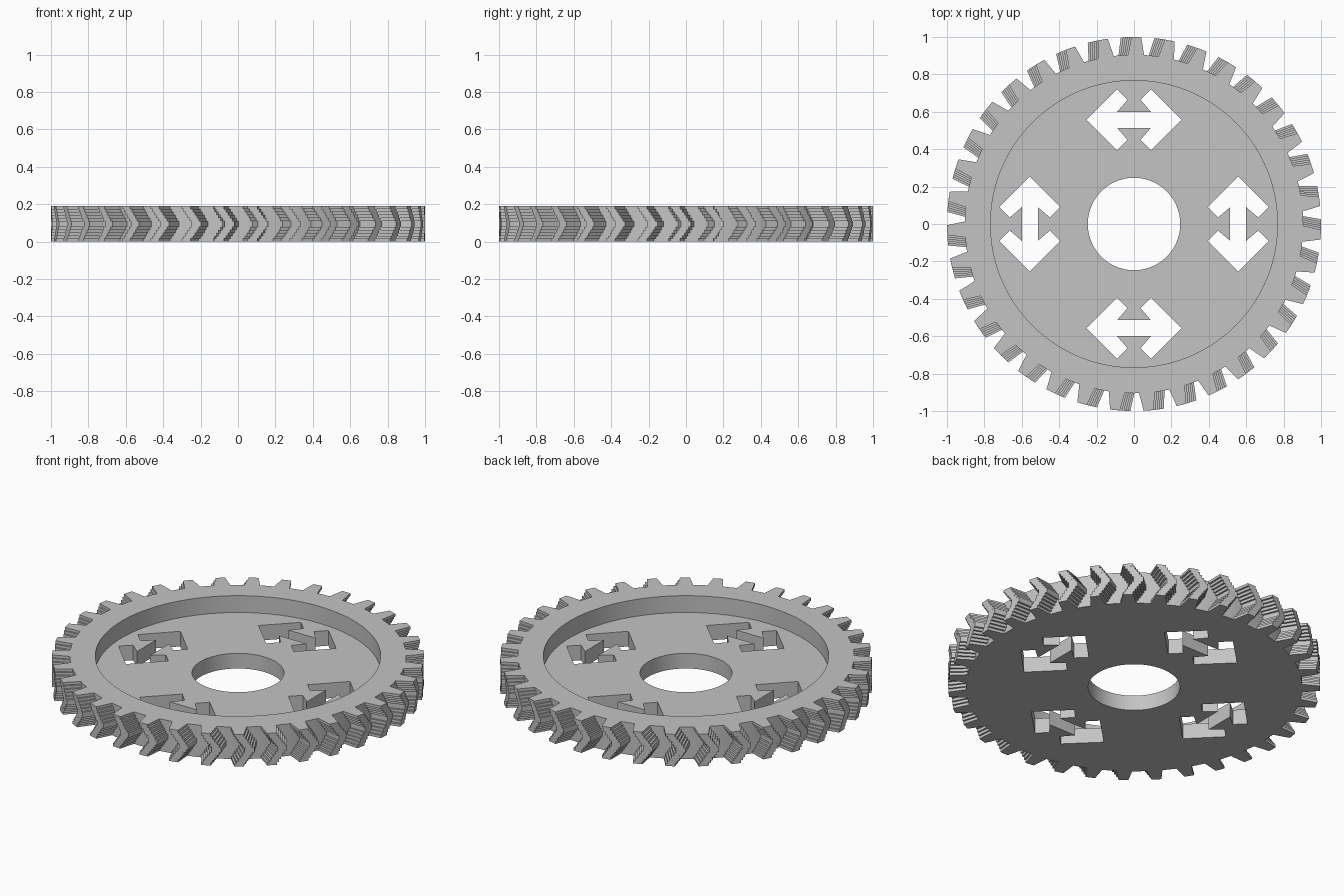
import bpy, bmesh
from math import cos, sin, pi, radians

cube = bpy.data.objects.get("Cube")
if cube:
    bpy.data.objects.remove(cube, do_unlink=True)

THICK, FLOOR = 0.19, 0.09
ROOT, TIP = 0.905, 1.0
TEETH, LAYERS = 35, 12

grey = bpy.data.materials.new("plain_grey")
grey.use_nodes = True
colour = (0.55, 0.55, 0.55, 1)
grey.diffuse_color = colour
grey.node_tree.nodes["Principled BSDF"].inputs["Base Color"].default_value = colour


def add_prism(bm, points, z0, z1):
    """Extrude a flat outline from z0 to z1."""
    low = [bm.verts.new((x, y, z0)) for x, y in points]
    high = [bm.verts.new((x, y, z1)) for x, y in points]
    bm.faces.new(low[::-1])
    bm.faces.new(high)
    n = len(points)
    for i in range(n):
        j = (i + 1) % n
        bm.faces.new((low[i], low[j], high[j], high[i]))


def circle(radius, n=140):
    return [(radius * cos(2 * pi * i / n), radius * sin(2 * pi * i / n)) for i in range(n)]


def polar(radius, degrees):
    return radius * cos(radians(degrees)), radius * sin(radians(degrees))


def make_object(name, bm):
    bmesh.ops.recalc_face_normals(bm, faces=bm.faces[:])
    mesh = bpy.data.meshes.new(name)
    bm.to_mesh(mesh)
    bm.free()
    mesh.materials.append(grey)
    obj = bpy.data.objects.new(name, mesh)
    bpy.context.collection.objects.link(obj)
    return obj


def cut(target, name, prisms):
    """Subtract separate prisms from the target."""
    bm = bmesh.new()
    for points, z0, z1 in prisms:
        add_prism(bm, points, z0, z1)
    cutter = make_object(name, bm)
    cutter.hide_render = True
    mod = target.modifiers.new(name, 'BOOLEAN')
    mod.operation, mod.solver, mod.object = 'DIFFERENCE', 'EXACT', cutter
    bpy.context.view_layer.objects.active = target
    bpy.ops.object.modifier_apply(modifier=mod.name)
    bpy.data.objects.remove(cutter, do_unlink=True)


# Gear body: disc with a recessed web and a round bore
bm = bmesh.new()
add_prism(bm, circle(ROOT), 0, THICK)
body = make_object("gear_body", bm)
cut(body, "web_recess", [(circle(0.767), FLOOR, 1)])
cut(body, "centre_bore", [(circle(0.247), -1, 1)])

# Double-headed arrow cutouts, one per quarter turn
quarter = [(0.255, 0), (0.09, 0.163), (0.035, 0.107), (0.09, 0.043)]
right = quarter + [(x, -y) for x, y in quarter[:0:-1]]
upper = quarter + [(-x, y) for x, y in quarter[::-1]]
lower = [(-x, -y) for x, y in quarter[1:]] + [(x, -y) for x, y in quarter[:0:-1]]
arrow = [(x, y + 0.557) for x, y in upper + lower]
arrows = []
for q in range(4):
    c, s = cos(q * pi / 2), sin(q * pi / 2)
    arrows.append(([(c * x - s * y, s * x + c * y) for x, y in arrow], -1, 1))
cut(body, "arrow_cutouts", arrows)

# Herringbone teeth: stepped layers twisting to mid height and back
bm = bmesh.new()
step = THICK / LAYERS
for tooth in range(TEETH):
    for k in range(LAYERS):
        lag = LAYERS // 2 - 1 - min(k, LAYERS - 1 - k)
        a = -92.6 + tooth * 360 / TEETH - lag * 0.65
        outline = [polar(ROOT - 0.006, a - 2.8), polar(TIP, a - 1.5),
                   polar(TIP, a + 1.5), polar(ROOT - 0.006, a + 2.8)]
        add_prism(bm, outline, k * step, (k + 1) * step)
make_object("herringbone_teeth", bm)

# Smooth the round walls, keep edges sharp
bpy.ops.object.select_all(action='DESELECT')
body.select_set(True)
bpy.context.view_layer.objects.active = body
bpy.ops.object.shade_smooth_by_angle(angle=radians(20))
